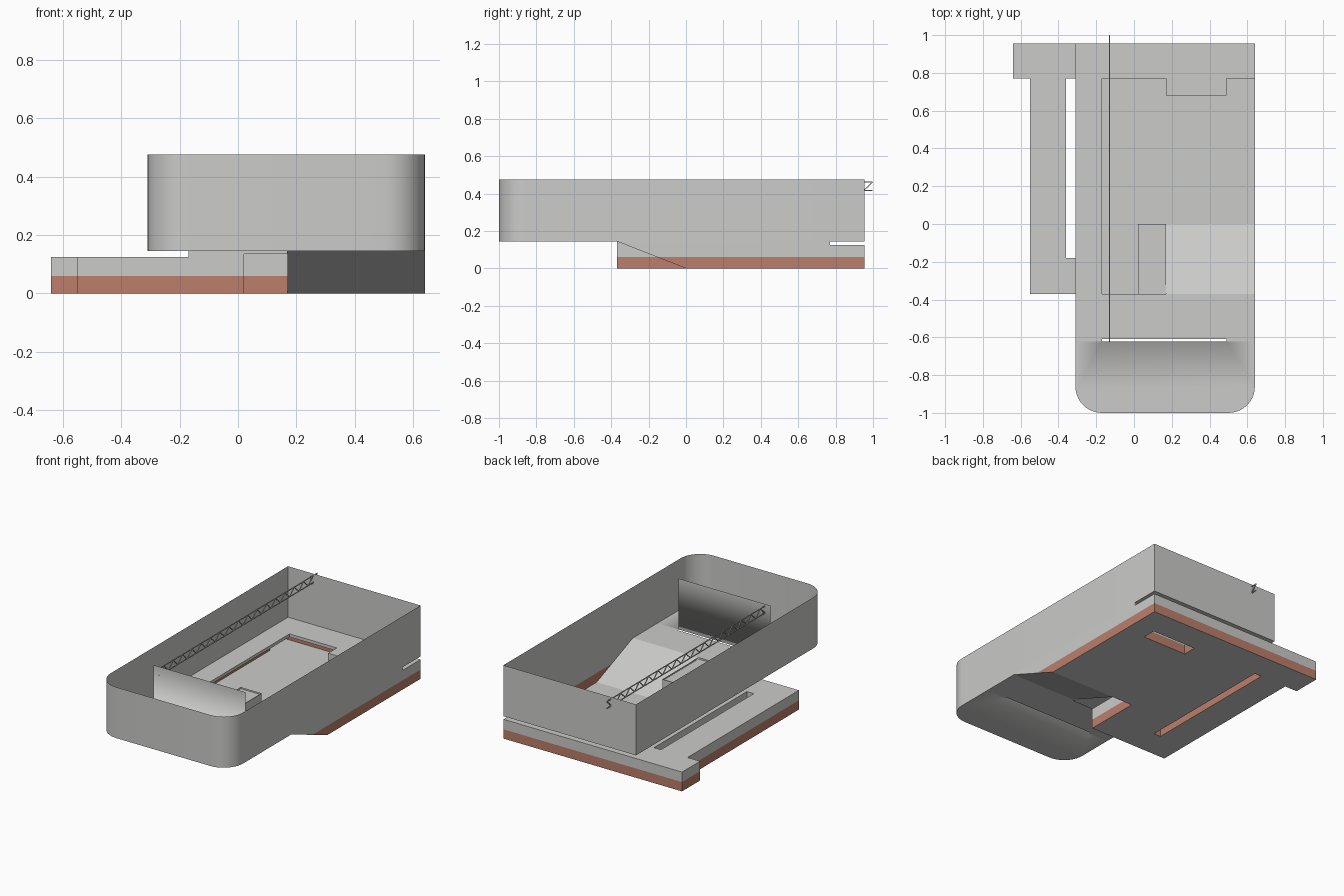
import bpy, math
from mathutils import Vector

if "Cube" in bpy.data.objects:
    bpy.data.objects.remove(bpy.data.objects["Cube"])


def mat(name, c):
    m = bpy.data.materials.new(name)
    m.diffuse_color = (*c, 1)
    m.use_nodes = True
    m.node_tree.nodes["Principled BSDF"].inputs["Base Color"].default_value = m.diffuse_color
    return m


GREY = mat("warm_grey", (0.60, 0.60, 0.59))
COPPER = mat("copper_red", (0.50, 0.21, 0.145))

BAND, TOP, FLOOR, RIM = 0.06, 0.125, 0.145, 0.475   # key heights


def build(name, faces, smooth=False):
    """Make an object from polygons; copper where the whole side face is below BAND."""
    verts, index, polys = [], {}, []
    for f in faces:
        poly = []
        for p in f:
            k = tuple(round(c, 4) for c in p)
            if k not in index:
                index[k] = len(verts)
                verts.append(k)
            poly.append(index[k])
        polys.append(poly)
    me = bpy.data.meshes.new(name)
    me.from_pydata(verts, [], polys)
    me.materials.append(GREY)
    me.materials.append(COPPER)
    for p in me.polygons:
        zs = [me.vertices[i].co.z for i in p.vertices]
        if max(zs) <= BAND + 1e-4 and max(zs) - min(zs) > 0.01:
            p.material_index = 1
        p.use_smooth = smooth
    ob = bpy.data.objects.new(name, me)
    bpy.context.collection.objects.link(ob)
    return ob


def wall(path, z0, z1, closed=False):
    """Upright faces along a path, split at the copper band."""
    levels = [z0] + ([BAND] if z0 < BAND < z1 else []) + [z1]
    pts = path + path[:1] if closed else path
    return [[(*a, lo), (*b, lo), (*b, hi), (*a, hi)]
            for a, b in zip(pts, pts[1:]) for lo, hi in zip(levels, levels[1:])]


def plate(rects, z, up=True):
    out = []
    for x0, x1, y0, y1 in rects:
        f = [(x0, y0, z), (x1, y0, z), (x1, y1, z), (x0, y1, z)]
        out.append(f if up else f[::-1])
    return out


# base slab: underside with slot and rear hole
shelf = [(-.55, -.36, -.37, .77), (-.36, -.31, -.37, -.18), (-.64, .64, .77, .955)]
core = [(-.31, .02, -.37, .77), (.02, .64, 0, .68), (.02, .17, .68, .77), (.49, .64, .68, .77)]
build("slab_underside", plate(shelf + core, 0, False))
build("slab_top", plate(shelf + [(-.31, -.17, -.37, .77)], TOP))

# base slab: outer sides
sides = wall([(.64, .77), (.64, .955), (-.64, .955), (-.64, .77), (-.55, .77),
              (-.55, -.37), (-.17, -.37)], 0, TOP)
sides += wall([(-.17, -.37), (.02, -.37), (.02, 0), (.17, 0)], 0, FLOOR)
sides += wall([(.64, 0), (.64, .77)], 0, FLOOR)
ys = -.37 * BAND / FLOOR
for x in (.17, .64):                                  # wedge-shaped cheeks of the ramp
    sides.append([(x, 0, 0), (x, 0, BAND), (x, ys, BAND)])
    sides.append([(x, ys, BAND), (x, 0, BAND), (x, 0, FLOOR), (x, -.37, FLOOR)])
build("slab_sides", sides)

# slot and hole linings
build("slot_lining", wall([(-.36, -.18), (-.31, -.18), (-.31, .77), (-.36, .77)], 0, TOP, True))
build("hole_lining", wall([(.17, .77), (.17, .68), (.49, .68), (.49, .77)], 0, FLOOR)
      + wall([(.17, .77), (.49, .77)], 0, TOP))

# short neck joining slab and box
build("neck", wall([(-.17, -.37), (-.17, .77), (.17, .77)], TOP, FLOOR)
      + wall([(.49, .77), (.64, .77)], TOP, FLOOR))

# sloped underside and the roof of the notch beside it
build("ramp", [[(.17, 0, 0), (.64, 0, 0), (.64, -.37, FLOOR), (.17, -.37, FLOOR)]])
build("notch_roof", plate([(.02, .17, -.37, 0)], .135)
      + wall([(.02, -.37), (.17, -.37)], .135, FLOOR))

# box floor around the open core
PY = -.622                                            # panel position
build("box_floor", plate([(-.31, -.17, -.61, .955), (-.17, .64, .77, .955),
                          (.17, .49, .68, .77), (-.17, .64, -.61, -.37),
                          (-.31, -.17, PY, -.61), (.49, .64, PY, -.61)], FLOOR))

# box walls with two rounded front corners
R, N = .14, 10


def arc(cx, cy, a0):
    return [(cx + R * math.cos(math.radians(a0 + 90 * i / N)),
             cy + R * math.sin(math.radians(a0 + 90 * i / N))) for i in range(N + 1)]


front = arc(-.31 + R, -1 + R, 180) + arc(.64 - R, -1 + R, 270)
walls = build("box_walls", wall([(-.31, .955)] + front + [(.64, .955)], FLOOR, RIM, True), True)
bpy.context.view_layer.objects.active = walls
walls.select_set(True)
bpy.ops.object.shade_smooth_by_angle(angle=math.radians(30))

# front floor blending into the upright panel
edge = [(.64, PY), (.49, PY), (-.17, PY), (-.31, PY)]
build("front_floor_and_panel", [[(*p, FLOOR) for p in front + edge]]
      + wall([(-.17, PY), (.49, PY)], FLOOR, RIM), True)


# lattice beam: two chords and a zigzag web
def bar(a, b, t=.005):
    a, b = Vector(a), Vector(b)
    u = Vector((t / 2, 0, 0))
    v = (b - a).normalized().cross(Vector((1, 0, 0))) * t / 2
    q = [u + v, v - u, -u - v, u - v]
    out = [[tuple(a + q[i]), tuple(a + q[(i + 1) % 4]),
            tuple(b + q[(i + 1) % 4]), tuple(b + q[i])] for i in range(4)]
    return out + [[tuple(a + c) for c in q[::-1]], [tuple(b + c) for c in q]]


BX, Z0, Z1, Y0, Y1, CELLS = -.13, .417, .462, PY, .998, 34
beam = bar((BX, Y0, Z0), (BX, Y1, Z0)) + bar((BX, Y0, Z1), (BX, Y1, Z1))
step = (Y1 - Y0) / CELLS
for i in range(CELLS):
    za, zb = (Z1, Z0) if i % 2 else (Z0, Z1)
    if i == CELLS - 1:
        za, zb = Z0, Z1
    beam += bar((BX, Y0 + i * step, za), (BX, Y0 + (i + 1) * step, zb))
build("lattice_beam", beam)
